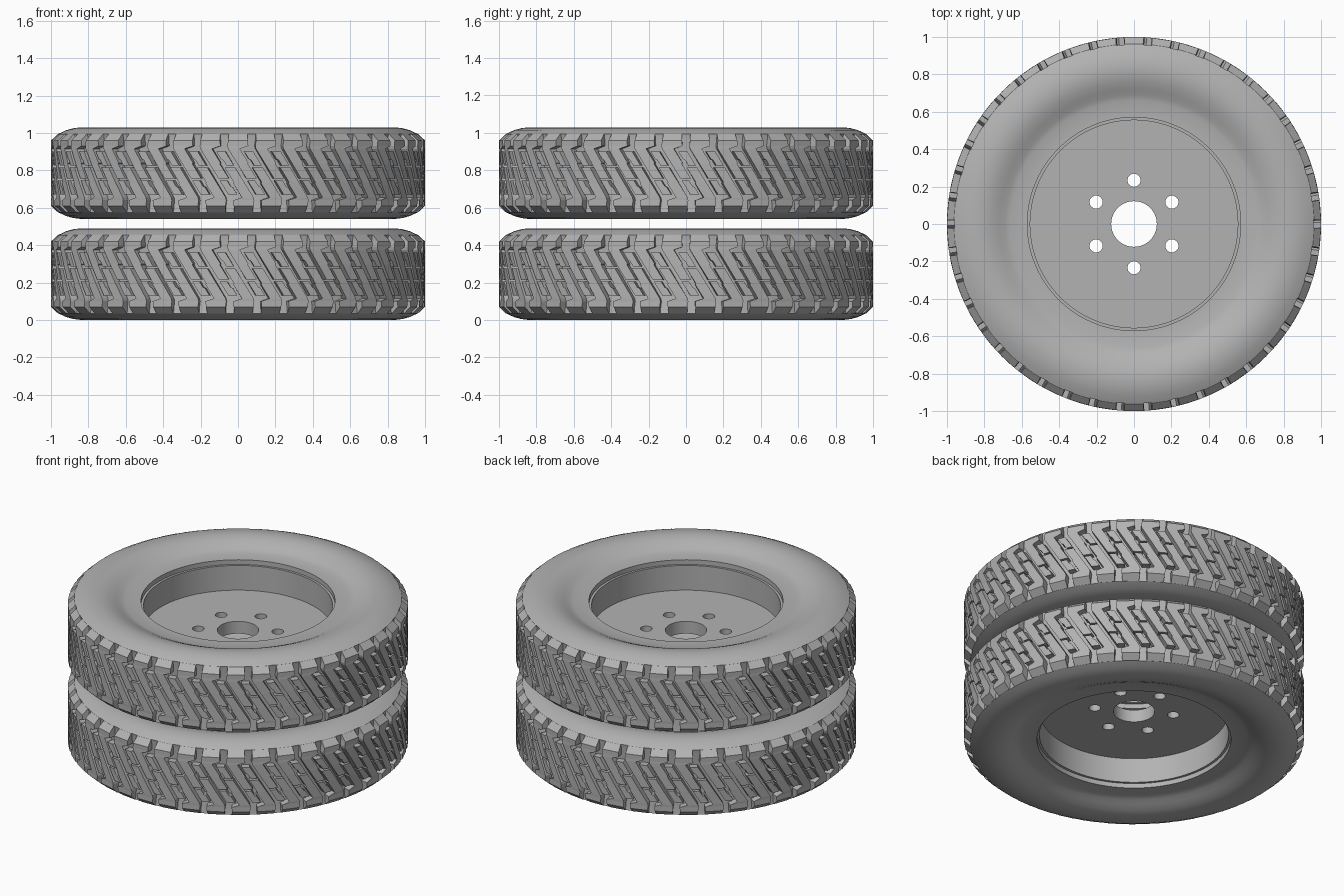
import bpy, bmesh, math
from math import sin, cos, pi

if "Cube" in bpy.data.objects:
    bpy.data.objects.remove(bpy.data.objects["Cube"], do_unlink=True)

GREY = (0.45, 0.45, 0.45, 1)
mat = bpy.data.materials.new("plain grey")
mat.use_nodes = True
mat.diffuse_color = GREY
mat.node_tree.nodes["Principled BSDF"].inputs["Base Color"].default_value = GREY

H = 0.49            # width of one tyre
PITCHES = 42        # tread repeats round the tyre
PITCH = 2 * pi / PITCHES


def finish(name, bm, z, smooth=True):
    bmesh.ops.recalc_face_normals(bm, faces=bm.faces)
    mesh = bpy.data.meshes.new(name)
    bm.to_mesh(mesh)
    bm.free()
    mesh.materials.append(mat)
    ob = bpy.data.objects.new(name, mesh)
    bpy.context.collection.objects.link(ob)
    ob.location.z = z
    bpy.ops.object.select_all(action='DESELECT')
    ob.select_set(True)
    bpy.context.view_layer.objects.active = ob
    if smooth:
        bpy.ops.object.shade_smooth_by_angle(angle=math.radians(28))
    return ob


def lathe(name, profile, z, segments=168):
    """Spin a closed (radius, height) profile round the axle."""
    bm = bmesh.new()
    rings = [[bm.verts.new((r * cos(a), r * sin(a), h)) for r, h in profile]
             for a in (2 * pi * i / segments for i in range(segments))]
    n = len(profile)
    for i, ring in enumerate(rings):
        after = rings[(i + 1) % segments]
        for j in range(n):
            k = (j + 1) % n
            bm.faces.new((ring[j], after[j], after[k], ring[k]))
    return finish(name, bm, z)


def both_sides(upper):
    """Close a profile by reflecting its upper half in the middle plane."""
    return upper + [(r, H - h) for r, h in reversed(upper)]


# Tyre carcass: bead ring, dished sidewall, shoulder, tread floor
TYRE = [(0.57, 0.435), (0.66, 0.436), (0.69, 0.446), (0.72, 0.461), (0.76, 0.478),
        (0.80, 0.488), (0.84, 0.49), (0.88, 0.485), (0.92, 0.474), (0.96, 0.455),
        (0.957, 0.44)]
RIM = [(0.555, 0.405), (0.575, 0.405)]

# Half of one tread repeat: rows of (height, left, right) measured from the groove
SHOULDER_LUG = [(0.455, 0.024, 0.126), (0.42, 0.022, 0.128), (0.39, 0.018, 0.13),
                (0.375, 0.012, 0.075), (0.30, 0.012, 0.075), (0.295, 0.012, 0.068),
                (0.215, 0.012, 0.068)]
CENTRE_BLOCK = [(0.36, 0.09, 0.138), (0.32, 0.09, 0.138), (0.315, 0.098, 0.138),
                (0.285, 0.098, 0.138)]


def turned(rows):
    return [(H - h, PITCH - b, PITCH - a) for h, a, b in rows]


def groove(h):
    """Sideways run of the main groove: upright at the shoulders, slanted between."""
    t = min(max((0.39 - h) / 0.29, 0), 1)
    return PITCH / 2 + 0.18 * t


def crown(h):
    """Outer radius of the tread, falling away at the shoulders."""
    edge = max(abs(h - H / 2) - 0.18, 0)
    return 1.0 - 1.25 * edge


def add_block(bm, rows, turn):
    def corner(r, u, h):
        a = u + groove(h) + turn - pi / 2
        return bm.verts.new((r * cos(a), r * sin(a), h))
    loops = [[corner(0.95, a, h), corner(crown(h), a, h),
              corner(crown(h), b, h), corner(0.95, b, h)] for h, a, b in rows]
    for low, high in zip(loops, loops[1:]):
        for i in range(4):
            j = (i + 1) % 4
            bm.faces.new((low[i], low[j], high[j], high[i]))
    bm.faces.new(loops[0])
    bm.faces.new(loops[-1])


def tread(name, z):
    bm = bmesh.new()
    for i in range(PITCHES):
        for rows in (SHOULDER_LUG, CENTRE_BLOCK):
            add_block(bm, rows, i * PITCH)
            add_block(bm, turned(rows), i * PITCH)
    return finish(name, bm, z, smooth=False)


def cylinder(bm, r, depth, x=0, y=0, z=0, segments=48):
    new = bmesh.ops.create_cone(bm, cap_ends=True, segments=segments, radius1=r,
                                radius2=r, depth=depth)
    bmesh.ops.translate(bm, verts=new["verts"], vec=(x, y, z))


def hub_disc(name, z):
    """Flat disc with a centre bore and six bolt holes."""
    bm = bmesh.new()
    cylinder(bm, 0.56, 0.08, segments=168)
    disc = finish(name, bm, z, smooth=False)
    bm = bmesh.new()
    cylinder(bm, 0.122, 0.3)
    for k in range(6):
        a = pi / 2 + k * pi / 3
        cylinder(bm, 0.035, 0.3, 0.234 * cos(a), 0.234 * sin(a), segments=32)
    cutter = finish("hole_cutter", bm, z, smooth=False)
    cutter.hide_render = True
    cut = disc.modifiers.new("holes", 'BOOLEAN')
    cut.operation, cut.solver, cut.object = 'DIFFERENCE', 'EXACT', cutter
    bpy.context.view_layer.objects.active = disc
    bpy.ops.object.modifier_apply(modifier="holes")
    bpy.data.objects.remove(cutter, do_unlink=True)
    bpy.ops.object.select_all(action='DESELECT')
    disc.select_set(True)
    bpy.ops.object.shade_smooth_by_angle(angle=math.radians(28))


# Two wheels stacked on a common axle, discs set symmetrically
for label, base, disc_z in (("lower", 0, 0.285), ("upper", 0.54, 0.745)):
    lathe(label + "_tyre", both_sides(TYRE), base)
    tread(label + "_tread", base)
    lathe(label + "_rim", both_sides(RIM), base)
    hub_disc(label + "_hub_disc", disc_z)
